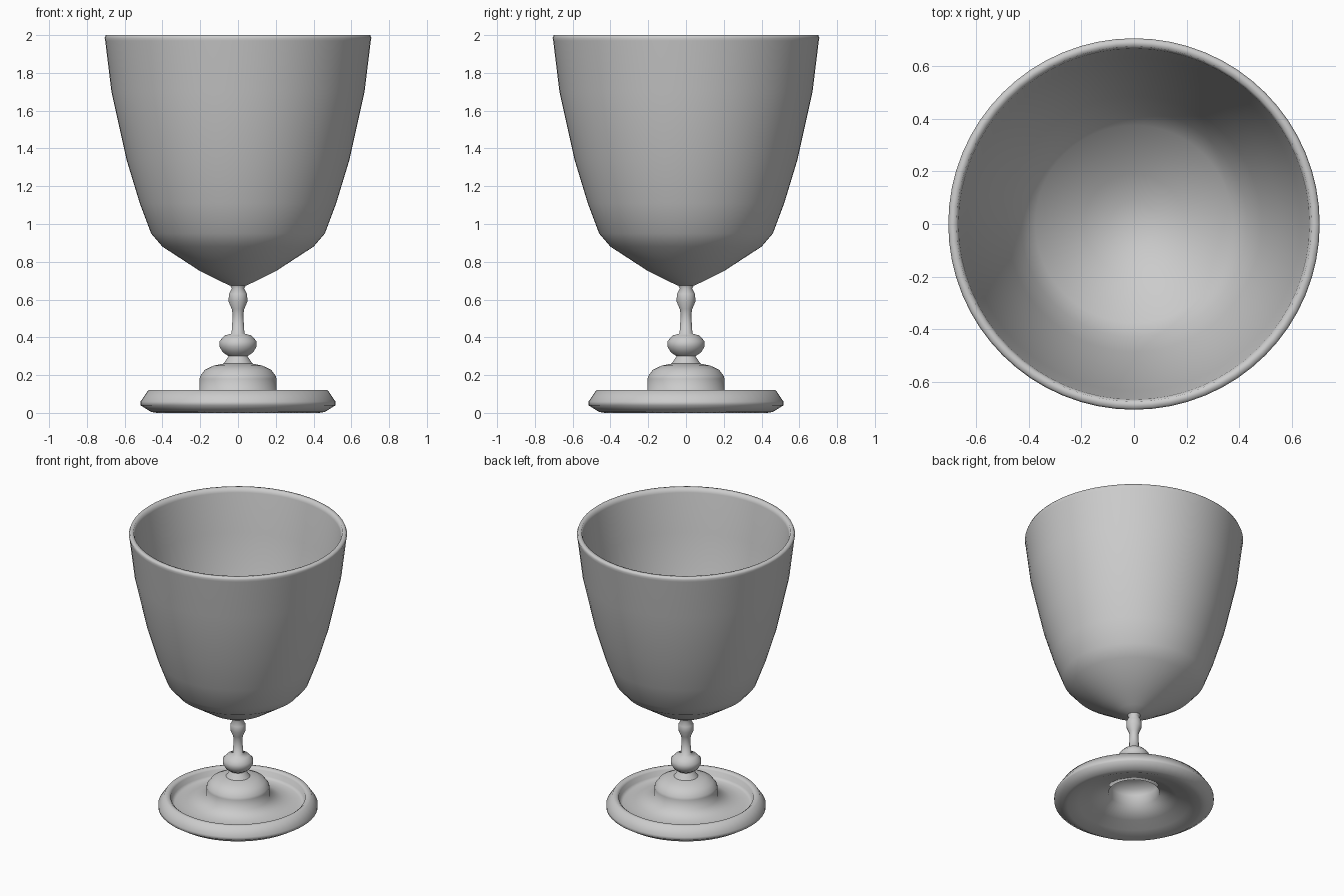
import bpy
import bmesh
import math

cube = bpy.data.objects.get("Cube")
if cube:
    bpy.data.objects.remove(cube)

SEGMENTS = 64

grey = bpy.data.materials.new("plain grey")
grey.use_nodes = True
colour = (0.6, 0.6, 0.6, 1)
grey.diffuse_color = colour
grey.node_tree.nodes["Principled BSDF"].inputs["Base Color"].default_value = colour


def lathe(name, profile, sharp_angle):
    """Spin a profile of (radius, height) points around the z axis."""
    bm = bmesh.new()
    verts = [bm.verts.new((r, 0, z)) for r, z in profile]
    edges = [bm.edges.new(pair) for pair in zip(verts, verts[1:])]
    bmesh.ops.spin(bm, geom=verts + edges, cent=(0, 0, 0), axis=(0, 0, 1),
                   angle=math.tau, steps=SEGMENTS, use_duplicate=False)
    bmesh.ops.remove_doubles(bm, verts=bm.verts, dist=0.0005)
    bmesh.ops.recalc_face_normals(bm, faces=bm.faces)
    mesh = bpy.data.meshes.new(name)
    bm.to_mesh(mesh)
    bm.free()
    mesh.materials.append(grey)
    obj = bpy.data.objects.new(name, mesh)
    bpy.context.collection.objects.link(obj)
    bpy.ops.object.select_all(action="DESELECT")
    obj.select_set(True)
    bpy.context.view_layer.objects.active = obj
    bpy.ops.object.shade_smooth_by_angle(angle=math.radians(sharp_angle))
    return obj


# Bowl: outer wall up, over the rim, inner wall back down
bowl_outside = [(0, 0.67), (0.045, 0.675), (0.1, 0.70), (0.2, 0.75), (0.4, 0.88),
                (0.46, 0.95), (0.52, 1.11), (0.59, 1.34), (0.67, 1.7),
                (0.703, 1.97), (0.706, 1.985), (0.7, 2.0)]
bowl_inside = [(0.675, 2.0), (0.667, 1.97), (0.635, 1.7), (0.555, 1.34),
               (0.485, 1.12), (0.43, 0.98), (0.375, 0.91), (0.19, 0.79),
               (0.09, 0.745), (0, 0.735)]
lathe("bowl", bowl_outside + bowl_inside, 80)

# Stem: neck, small bead, shaft and large knob
lathe("stem", [(0.045, 0.68), (0.033, 0.66), (0.048, 0.63), (0.05, 0.59),
               (0.033, 0.55), (0.028, 0.52), (0.034, 0.42), (0.07, 0.41),
               (0.098, 0.38), (0.098, 0.35), (0.08, 0.32), (0.05, 0.3),
               (0.07, 0.27), (0.09, 0.245)], 80)

# Foot: hollow dome, shallow dish and raised outer ring
foot_top = [(0, 0.265), (0.07, 0.262), (0.13, 0.25), (0.175, 0.228), (0.2, 0.195),
            (0.204, 0.18), (0.204, 0.11), (0.3, 0.08), (0.41, 0.06), (0.43, 0.075),
            (0.435, 0.11), (0.45, 0.122), (0.475, 0.12), (0.516, 0.06),
            (0.516, 0.04), (0.46, 0.005), (0.43, 0)]
foot_underside = [(0.36, 0.025), (0.28, 0.055), (0.165, 0.1), (0.16, 0.17),
                  (0.14, 0.205), (0.08, 0.23), (0, 0.235)]
lathe("foot", foot_top + foot_underside, 80)
